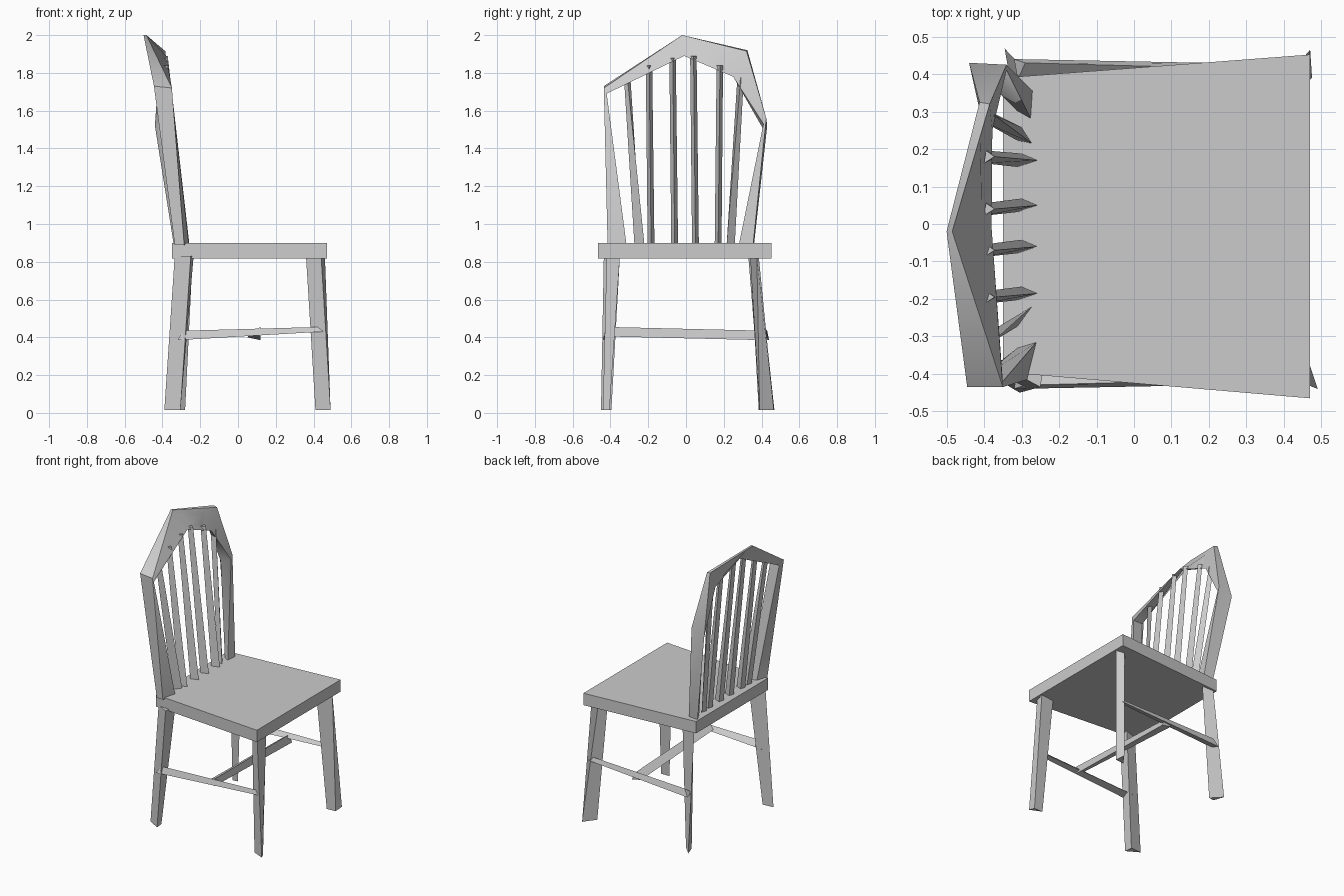
import bpy, bmesh, math


def loft(name, rings, smooth=True):
    """Skin matching rings of 3D points and cap both ends."""
    bm = bmesh.new()
    vs = [[bm.verts.new(p) for p in r] for r in rings]
    n = len(rings[0])
    for a, b in zip(vs, vs[1:]):
        for i in range(n):
            j = (i + 1) % n
            bm.faces.new((a[i], a[j], b[j], b[i]))
    bm.faces.new(vs[0])
    bm.faces.new(vs[-1])
    bmesh.ops.recalc_face_normals(bm, faces=bm.faces)
    me = bpy.data.meshes.new(name)
    bm.to_mesh(me)
    bm.free()
    ob = bpy.data.objects.new(name, me)
    bpy.context.collection.objects.link(ob)
    if smooth:
        bpy.ops.object.select_all(action='DESELECT')
        ob.select_set(True)
        bpy.context.view_layer.objects.active = ob
        bpy.ops.object.shade_smooth_by_angle(angle=math.radians(50))
    return ob


def at(z, pts):
    return [(x, y, z) for x, y in pts]


# seat: slab that widens toward +x
plan = [(-0.35, -0.395), (0.47, -0.465), (0.47, 0.452), (-0.35, 0.39)]
loft("seat", [at(0.818, plan), at(0.90, plan)], smooth=False)

# legs: three-sided splayed posts (foot outline, top outline)
legs = {
    "front_leg_a": ([(0.41, -0.405), (0.49, -0.44), (0.475, -0.405)],
                    [(0.36, -0.36), (0.44, -0.42), (0.46, -0.35)]),
    "front_leg_b": ([(0.41, 0.385), (0.47, 0.465), (0.475, 0.39)],
                    [(0.36, 0.34), (0.40, 0.385), (0.46, 0.375)]),
    "back_leg_a": ([(-0.39, -0.40), (-0.305, -0.45), (-0.31, -0.395)],
                   [(-0.335, -0.39), (-0.25, -0.435), (-0.235, -0.35)]),
    "back_leg_b": ([(-0.345, 0.468), (-0.32, 0.395), (-0.28, 0.40)],
                   [(-0.33, 0.38), (-0.29, 0.33), (-0.24, 0.38)]),
}
for name, (foot, top) in legs.items():
    loft(name, [at(0.015, foot), at(0.83, top)])

# side stretchers: wedges that thin out toward the front
for s, tag in ((-1, "a"), (1, "b")):
    loft("side_stretcher_" + tag, [
        [(-0.32, s * 0.44, 0.385), (-0.31, s * 0.385, 0.40), (-0.29, s * 0.43, 0.435)],
        [(0.45, s * 0.425, 0.43), (0.44, s * 0.395, 0.435), (0.44, s * 0.41, 0.455)]])

# cross stretcher between the side stretchers
loft("cross_stretcher", [
    [(0.07, -0.42, 0.43), (0.12, -0.43, 0.405), (0.12, -0.42, 0.455)],
    [(0.05, 0.42, 0.40), (0.12, 0.42, 0.385), (0.10, 0.42, 0.435)]])

# back hoop: ring order outer-front, inner-front, inner-back, outer-back
loft("back_hoop", [
    at(0.89, [(-0.285, -0.415), (-0.26, -0.315), (-0.31, -0.33), (-0.335, -0.41)]),
    [(-0.35, -0.435, 1.72), (-0.35, -0.42, 1.69), (-0.42, -0.42, 1.69), (-0.445, -0.435, 1.73)],
    [(-0.485, -0.02, 2.0), (-0.38, -0.01, 1.89), (-0.405, -0.01, 1.89), (-0.5, -0.02, 2.0)],
    [(-0.385, 0.32, 1.915), (-0.378, 0.25, 1.78), (-0.40, 0.25, 1.79), (-0.412, 0.325, 1.92)],
    [(-0.34, 0.425, 1.56), (-0.34, 0.41, 1.53), (-0.42, 0.41, 1.50), (-0.44, 0.43, 1.52)],
    at(0.89, [(-0.27, 0.355), (-0.275, 0.28), (-0.31, 0.30), (-0.34, 0.36)])])

# spindles: slim three-sided rods (foot y, top y, top z)
rods = [(-0.255, -0.31, 1.77), (-0.185, -0.195, 1.84), (-0.06, -0.07, 1.88),
        (0.05, 0.04, 1.89), (0.17, 0.18, 1.84), (0.24, 0.29, 1.775)]
for i, (yb, yt, zt) in enumerate(rods):
    k = 0.035 if i == 0 else -0.025 if i == 5 else 0   # outer rods toe inward
    xo = -0.015 if i in (0, 5) else 0
    loft(f"spindle_{i + 1}", [
        at(0.89, [(-0.257 + xo, yb + k), (-0.31, yb - 0.018), (-0.30, yb + 0.018)]),
        at(zt, [(-0.372, yt), (-0.40, yt - 0.018), (-0.395, yt + 0.016)])])
